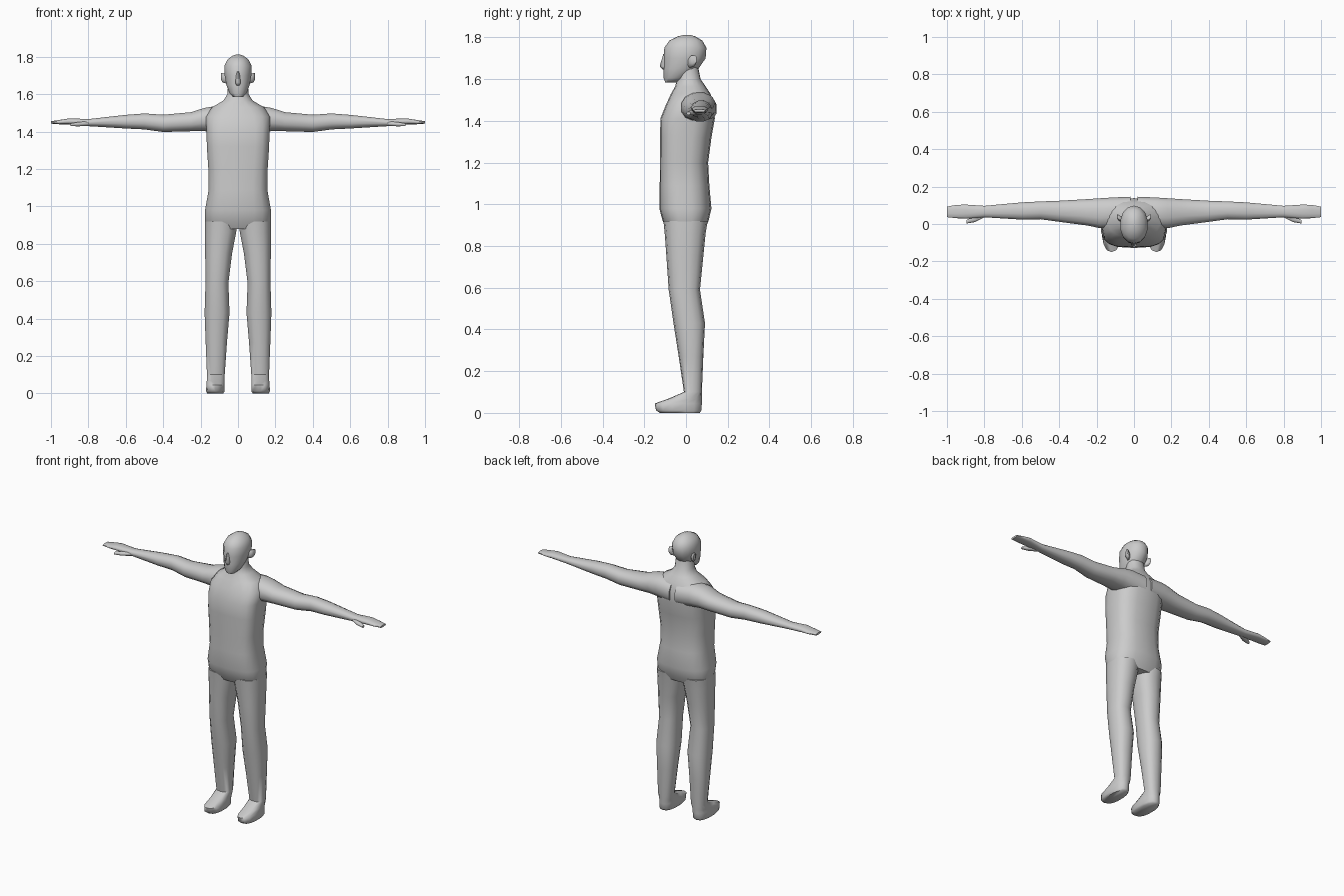
import bpy, bmesh, math

grey = bpy.data.materials.new("plain grey")
grey.diffuse_color = (0.6, 0.6, 0.6, 1.0)


def spow(v, e):
    return math.copysign(abs(v) ** (2 / e), v)


def loft(name, axis, rings, n=14, mirror=False, e=2.3, angle=60):
    """Skin rounded-box rings (pos, a0, a1, b0, b1[, front exp, back exp]).
    Along z a, b = x, y; along x a, b = y, z."""
    bm = bmesh.new()
    loops = []
    for pos, a0, a1, b0, b1, *exps in rings:
        front, back = exps or (e, e)
        loop = []
        for i in range(n):
            t = 2 * math.pi * (i + 0.5) / n
            k = front if math.sin(t) < 0 else back
            a = (a0 + a1) / 2 + (a1 - a0) / 2 * spow(math.cos(t), k)
            b = (b0 + b1) / 2 + (b1 - b0) / 2 * spow(math.sin(t), k)
            loop.append(bm.verts.new((a, b, pos) if axis == 'z' else (pos, a, b)))
        loops.append(loop)
    for lo, hi in zip(loops, loops[1:]):
        for i in range(n):
            j = (i + 1) % n
            bm.faces.new((lo[i], lo[j], hi[j], hi[i]))
    bm.faces.new(loops[0][::-1])
    bm.faces.new(loops[-1])
    bmesh.ops.recalc_face_normals(bm, faces=bm.faces)
    me = bpy.data.meshes.new(name)
    bm.to_mesh(me)
    bm.free()
    me.materials.append(grey)
    ob = bpy.data.objects.new(name, me)
    bpy.context.collection.objects.link(ob)
    bpy.ops.object.select_all(action='DESELECT')
    ob.select_set(True)
    bpy.context.view_layer.objects.active = ob
    bpy.ops.object.shade_smooth_by_angle(angle=math.radians(angle))
    if mirror:
        ob.modifiers.new("Mirror", 'MIRROR')
    return ob


def sym(z, hx, y0, y1, *exps):
    return (z, -hx, hx, y0, y1, *exps)


# Torso from crotch up into the neck
loft("torso", 'z', [
    sym(0.88, 0.165, -0.09, 0.09, 2.6, 2.6),
    sym(0.92, 0.178, -0.112, 0.108, 2.8, 2.6),
    sym(0.98, 0.178, -0.128, 0.122, 3.0, 2.6),
    sym(1.09, 0.158, -0.126, 0.112, 3.2, 2.6),
    sym(1.20, 0.160, -0.125, 0.106, 3.4, 2.6),
    sym(1.32, 0.168, -0.124, 0.122, 3.6, 2.6),
    sym(1.41, 0.170, -0.123, 0.138, 3.6, 2.6),
    sym(1.48, 0.175, -0.095, 0.136, 3.0, 2.5),
    sym(1.53, 0.140, -0.072, 0.117, 2.5, 2.3),
    sym(1.565, 0.080, -0.052, 0.094, 2.2, 2.2),
    sym(1.60, 0.057, -0.043, 0.070, 2.2, 2.2),
    sym(1.66, 0.054, -0.040, 0.058, 2.2, 2.2),
], n=18)

# Head with narrow chin
loft("head", 'z', [
    sym(1.585, 0.028, -0.100, -0.040),
    sym(1.605, 0.047, -0.107, 0.010),
    sym(1.65, 0.064, -0.108, 0.060),
    sym(1.70, 0.073, -0.107, 0.094),
    sym(1.75, 0.075, -0.104, 0.098),
    sym(1.785, 0.058, -0.080, 0.078),
    sym(1.805, 0.030, -0.040, 0.045),
    sym(1.812, 0.010, -0.010, 0.020),
], e=2.1)

# Nose and ears
loft("nose", 'z', [
    sym(1.645, 0.011, -0.110, -0.08),
    sym(1.662, 0.017, -0.126, -0.08),
    sym(1.72, 0.008, -0.109, -0.08),
], n=6, e=2)
loft("ears", 'x', [
    (0.060, 0.005, 0.035, 1.655, 1.705),
    (0.082, 0.015, 0.050, 1.660, 1.715),
    (0.090, 0.030, 0.052, 1.675, 1.715),
], n=8, mirror=True)

# Legs running down into the feet
loft("legs", 'z', [
    (0.000, 0.078, 0.165, -0.125, 0.066),
    (0.012, 0.070, 0.172, -0.144, 0.074),
    (0.045, 0.070, 0.170, -0.150, 0.076),
    (0.068, 0.071, 0.168, -0.085, 0.076),
    (0.100, 0.070, 0.167, -0.010, 0.076),
    (0.270, 0.058, 0.174, -0.035, 0.083),
    (0.430, 0.044, 0.180, -0.060, 0.091),
    (0.590, 0.050, 0.175, -0.083, 0.067),
    (0.750, 0.030, 0.177, -0.094, 0.083),
    (0.860, 0.008, 0.178, -0.102, 0.094),
    (0.920, 0.004, 0.177, -0.108, 0.104),
], mirror=True, e=2.4)

# Arms from the upper back out to the flat hands
loft("arms", 'x', [
    (0.02, 0.000, 0.148, 1.385, 1.530),
    (0.12, -0.025, 0.144, 1.395, 1.538),
    (0.18, -0.025, 0.140, 1.400, 1.528),
    (0.25, -0.010, 0.135, 1.400, 1.505),
    (0.40, 0.010, 0.126, 1.396, 1.491),
    (0.50, 0.024, 0.122, 1.410, 1.498),
    (0.60, 0.022, 0.117, 1.415, 1.490),
    (0.80, 0.035, 0.098, 1.428, 1.467),
    (0.90, 0.027, 0.105, 1.437, 1.471),
    (0.95, 0.030, 0.103, 1.438, 1.463),
    (1.00, 0.036, 0.094, 1.442, 1.455),
], n=12, mirror=True)
loft("thumbs", 'x', [
    (0.80, 0.035, 0.065, 1.430, 1.455),
    (0.85, 0.009, 0.048, 1.427, 1.452),
    (0.895, 0.002, 0.022, 1.428, 1.444),
], n=8, mirror=True)
